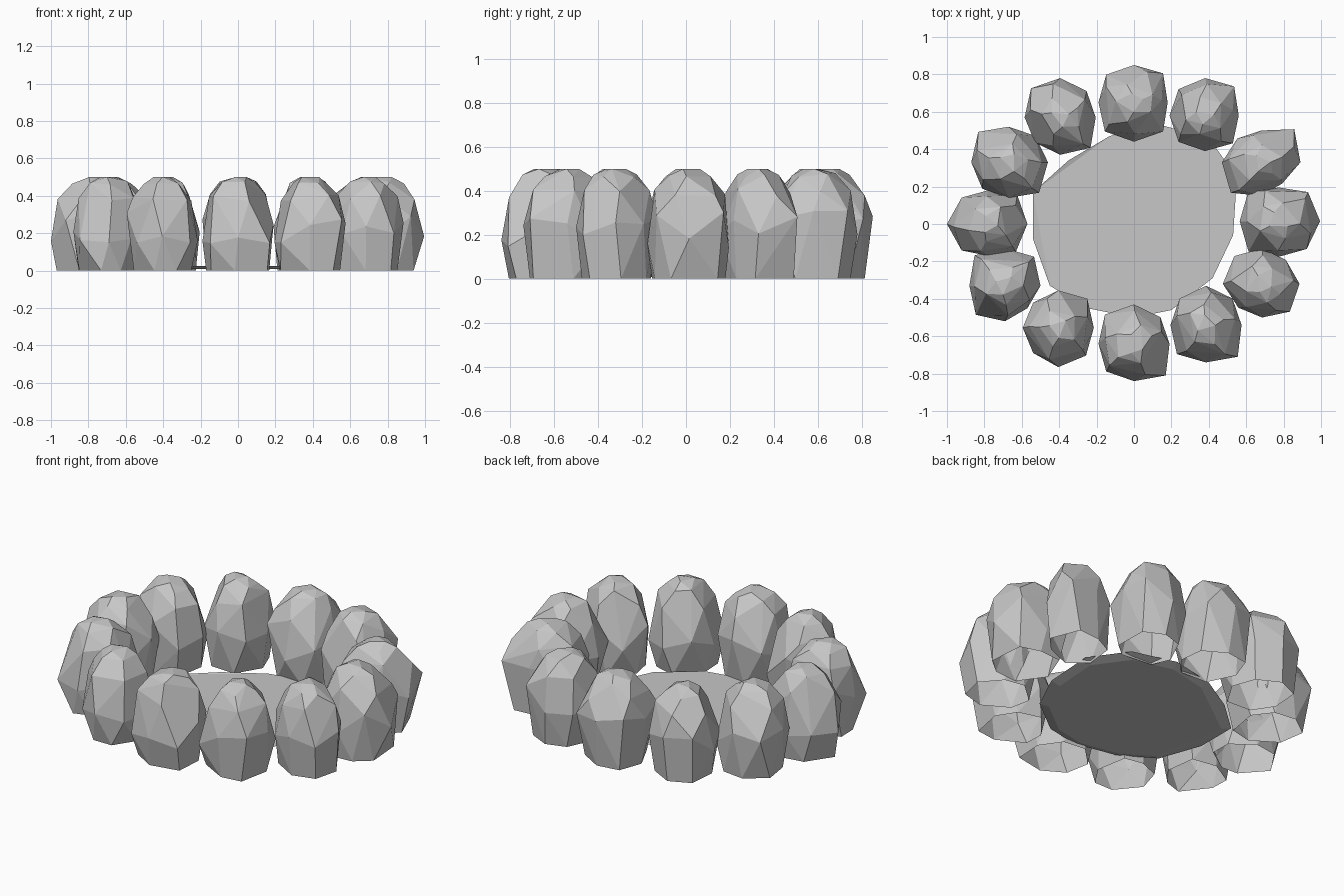
import bpy, bmesh, math, random

cube = bpy.data.objects.get("Cube")
if cube:
    bpy.data.objects.remove(cube, do_unlink=True)

random.seed(5)

stone_grey = bpy.data.materials.new("stone_grey")
stone_grey.use_nodes = True
GREY = (0.57, 0.57, 0.57, 1)
stone_grey.diffuse_color = GREY
stone_grey.node_tree.nodes["Principled BSDF"].inputs["Base Color"].default_value = GREY


def add_object(name, bm):
    mesh = bpy.data.meshes.new(name)
    bm.to_mesh(mesh)
    bm.free()
    mesh.materials.append(stone_grey)
    obj = bpy.data.objects.new(name, mesh)
    bpy.context.collection.objects.link(obj)
    return obj


def hull(points):
    """Faceted convex shell around the points."""
    bm = bmesh.new()
    for p in points:
        bm.verts.new(p)
    res = bmesh.ops.convex_hull(bm, input=bm.verts[:])
    loose = {e for e in res["geom_interior"] if isinstance(e, bmesh.types.BMVert)}
    loose |= {v for v in bm.verts if not v.link_faces}
    bmesh.ops.delete(bm, geom=list(loose), context="VERTS")
    bmesh.ops.dissolve_limit(bm, angle_limit=math.radians(6),
                             verts=bm.verts[:], edges=bm.edges[:])
    bmesh.ops.recalc_face_normals(bm, faces=bm.faces[:])
    return bm


# Facet rings around the belly: height, share of the outline, corners, height jitter
RINGS = [(0, 0.85, 7, 0), (0.39, 0.83, 5, 0.02), (0.47, 0.52, 5, 0.01), (0.5, 0.25, 3, 0)]


def stone(name, cx, cy, radii):
    """Chipped boulder, cut flat and open at the ground, with the given outline."""
    n = len(radii)

    def spot(turn, share, z):
        """Point at a turn counted in outline corners, on the scaled outline."""
        i = math.floor(turn)
        a, b = radii[i % n], radii[(i + 1) % n]
        r = share * (a + (b - a) * (turn - i)) / 100
        angle = math.tau * turn / n
        return (cx + r * math.cos(angle), cy + r * math.sin(angle), z)

    # Belly corners carry the full outline at uneven heights
    points = [spot(i, 1, random.uniform(0.14, 0.32)) for i in range(n)]
    for z, share, count, jitter in RINGS:
        start = random.uniform(0, n)
        for i in range(count):
            turn = start + n * (i + random.uniform(-0.2, 0.2)) / count
            points.append(spot(turn, share * random.uniform(0.95, 1.05),
                               z + random.uniform(-jitter, jitter)))
    bm = hull(points)
    bm.normal_update()
    base = [f for f in bm.faces if f.normal.z < -0.9 and f.calc_center_median().z < 0.01]
    bmesh.ops.delete(bm, geom=base, context="FACES")
    add_object(name, bm)


# Ring of stones: centre, then outline radii in hundredths, anticlockwise from +x
STONES = {
    "back": (0, 0.65, (18, 22, 20, 21, 19, 22, 21, 22)),
    "back_left": (0.38, 0.58, (18, 22, 20, 20, 19, 20, 19, 21)),
    "left_back": (0.68, 0.33, (21, 25, 17, 18, 21, 23, 18, 16)),
    "left": (0.775, 0.015, (22, 22, 18, 23, 21, 23, 19, 21)),
    "left_front": (0.685, -0.32, (20, 18, 19, 21, 21, 18, 18, 21)),
    "front_left": (0.385, -0.54, (19, 20, 21, 20, 19, 22, 20, 24)),
    "front": (0, -0.64, (19, 20, 21, 22, 19, 21, 20, 24)),
    "front_right": (-0.405, -0.555, (19, 22, 20, 19, 19, 19, 21, 21)),
    "right_front": (-0.69, -0.33, (19, 22, 20, 23, 19, 22, 19, 17)),
    "right": (-0.78, 0, (21, 22, 18, 20, 22, 20, 17, 21)),
    "right_back": (-0.67, 0.33, (21, 20, 19, 23, 20, 20, 19, 23)),
    "back_right": (-0.395, 0.57, (19, 20, 21, 22, 19, 19, 20, 23)),
}
for place, layout in STONES.items():
    stone("stone_" + place, *layout)

# Thin slab on the ground inside the ring
OUTLINE = [(-0.54, -0.08), (-0.54, 0.17), (-0.35, 0.34), (-0.13, 0.47), (0.14, 0.53),
           (0.4, 0.46), (0.55, 0.25), (0.53, -0.06), (0.42, -0.29), (0.2, -0.46),
           (0, -0.5), (-0.25, -0.45), (-0.45, -0.33)]
slab = [(x * s, y * s, z) for s, z in ((0.9, 0.008), (1, 0.025), (0.8, 0.035))
        for x, y in OUTLINE]
add_object("centre_slab", hull(slab))
